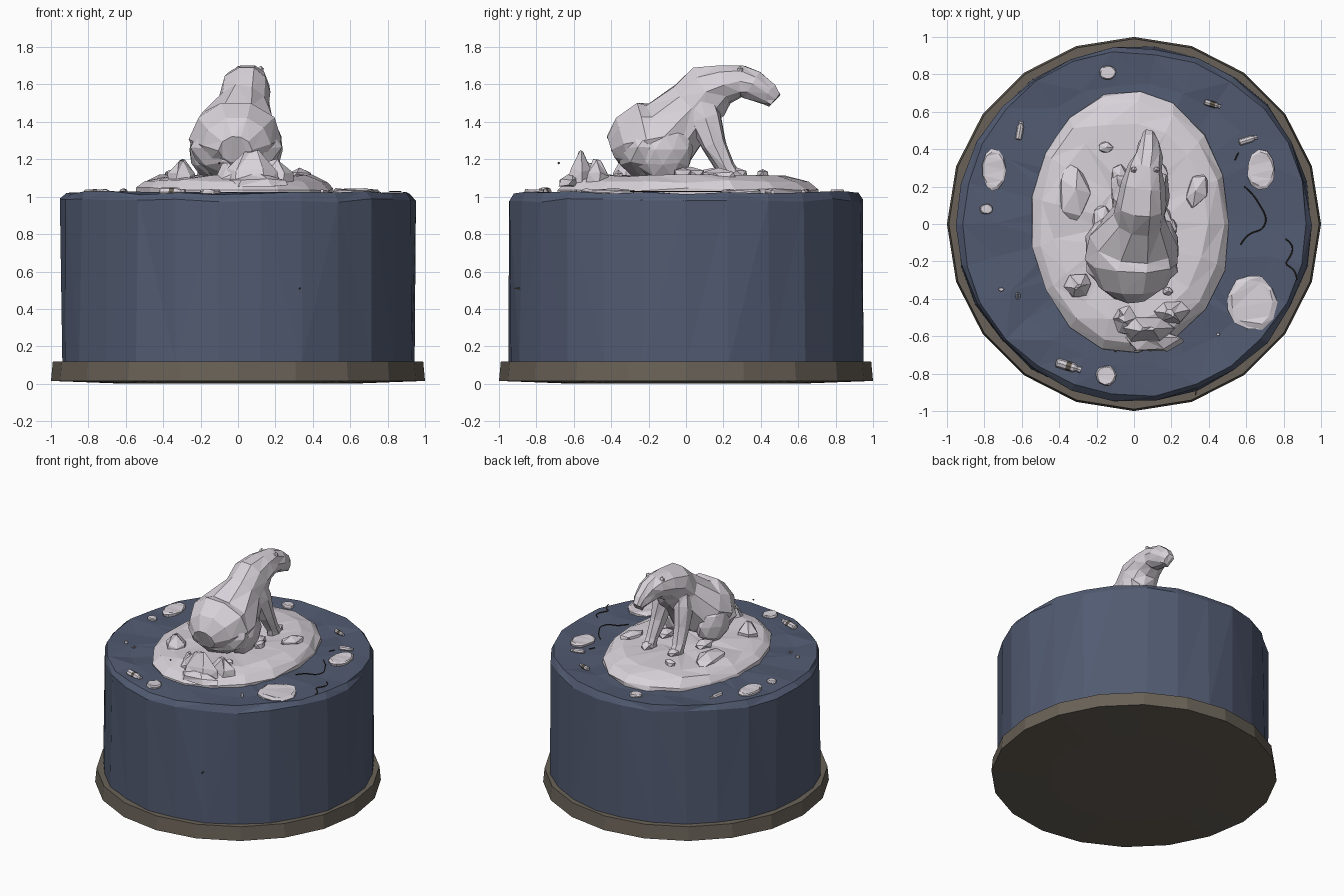
import bpy, bmesh, math, random
from mathutils import Vector, Matrix

random.seed(4)
cube = bpy.data.objects.get("Cube")
if cube:
    bpy.data.objects.remove(cube)


def material(name, r, g, b):
    m = bpy.data.materials.new(name)
    m.use_nodes = True
    m.diffuse_color = (r, g, b, 1)
    m.node_tree.nodes["Principled BSDF"].inputs["Base Color"].default_value = (r, g, b, 1)
    return m


ICE = material("ice white", 0.69, 0.65, 0.70)
WATER = material("deep blue", 0.083, 0.104, 0.166)
WOOD = material("brown grey", 0.14, 0.12, 0.095)
DARK = material("dark brown", 0.05, 0.04, 0.03)


def finish(name, bm, mats):
    bmesh.ops.recalc_face_normals(bm, faces=bm.faces)
    me = bpy.data.meshes.new(name)
    bm.to_mesh(me)
    bm.free()
    for m in mats:
        me.materials.append(m)
    ob = bpy.data.objects.new(name, me)
    bpy.context.collection.objects.link(ob)
    return ob


def jitter(bm, amount):
    for v in bm.verts:
        v.co += Vector([random.uniform(-amount, amount) for _ in range(3)])


def loft(name, rings, sides=9, rough=0.0, mats=(ICE,), axis=None):
    """Skin oval rings (centre, half width, half depth) along a path."""
    bm = bmesh.new()
    pts = [Vector(r[0]) for r in rings]
    loops = []
    for i, (c, ra, rb) in enumerate(rings):
        t = axis or (pts[min(i + 1, len(pts) - 1)] - pts[max(i - 1, 0)]).normalized()
        side = Vector((1, 0, 0))
        side = (side - t * side.dot(t)).normalized()
        up = t.cross(side)
        angles = [2 * math.pi * k / sides for k in range(sides)]
        loops.append([bm.verts.new(pts[i] + side * ra * math.cos(a) + up * rb * math.sin(a))
                      for a in angles])
    for a, b in zip(loops, loops[1:]):
        for k in range(sides):
            n = (k + 1) % sides
            bm.faces.new((a[k], a[n], b[n], b[k]))
    for loop in (loops[0], loops[-1]):
        bm.faces.new(loop)
    jitter(bm, rough)
    bmesh.ops.triangulate(bm, faces=bm.faces)
    return finish(name, bm, mats)


def lathe(name, profile, centre, sides, mats, rough=0.0, sx=1.0, sy=1.0):
    rings = [((centre[0], centre[1], z), r * sx, r * sy) for r, z in profile]
    return loft(name, rings, sides, rough, mats, Vector((0, 0, 1)))


def blob(name, centre, size, rough=0.0, mat=ICE, level=1, turn=0):
    bm = bmesh.new()
    bmesh.ops.create_icosphere(bm, subdivisions=level, radius=1)
    jitter(bm, rough)
    place = Matrix.Translation(centre) @ Matrix.Rotation(turn, 4, "Z") @ Matrix.Diagonal((*size, 1))
    bmesh.ops.transform(bm, matrix=place, verts=bm.verts)
    return finish(name, bm, [mat])


# Plinth with a slightly bowed underside
lathe("plinth", [(0.6, 0.0), (1.0, 0.015), (0.99, 0.12), (0.9, 0.12)], (0, 0), 20, (WOOD,))

# Block of water with an uneven surface
lathe("water_block", [(0.948, 0.11), (0.945, 0.98), (0.92, 1.02), (0.75, 1.015), (0.4, 1.02)],
      (0, 0), 26, (WATER,), 0.01)

# Ice floe
lathe("ice_floe", [(1, 1.0), (1, 1.04), (0.92, 1.085), (0.76, 1.11), (0.3, 1.11)],
      (-0.02, 0.01), 17, (ICE,), 0.011, 0.535, 0.7)

# Bear torso, from rump through shoulders to muzzle
loft("bear_body", [
    ((-0.01, -0.395, 1.25), 0.09, 0.08),
    ((-0.01, -0.33, 1.275), 0.18, 0.155),
    ((-0.01, -0.2, 1.305), 0.25, 0.21),
    ((0.0, -0.09, 1.345), 0.235, 0.2),
    ((0.03, 0.04, 1.49), 0.14, 0.155),
    ((0.04, 0.12, 1.565), 0.13, 0.155),
    ((0.05, 0.21, 1.605), 0.115, 0.11),
    ((0.06, 0.3, 1.615), 0.09, 0.09),
    ((0.075, 0.36, 1.595), 0.075, 0.085),
    ((0.08, 0.44, 1.545), 0.052, 0.06),
    ((0.08, 0.475, 1.515), 0.036, 0.04)], 10, 0.007)
blob("bear_seat", (-0.01, -0.2, 1.26), (0.25, 0.18, 0.17), 0.04, level=2)

# Legs and ears on both sides
for label, s, foot in (("left", 1, (0.14, 0.24)), ("right", -1, (-0.08, 0.23))):
    hip = 0.14 * s - 0.01
    blob(label + "_thigh", (hip, -0.12, 1.25), (0.11, 0.16, 0.16), 0.05, level=2)
    blob(label + "_hind_paw", (hip + 0.02 * s, 0.02, 1.125), (0.055, 0.09, 0.035), 0.06)
    top = 0.035 + 0.075 * s
    fx, fy = foot
    loft(label + "_front_leg", [
        ((top, 0.07, 1.53), 0.05, 0.09),
        ((top + 0.01 * s, 0.1, 1.42), 0.065, 0.09),
        (((top + fx) / 2 + 0.01 * s, 0.15, 1.28), 0.055, 0.065),
        ((fx, fy - 0.03, 1.16), 0.042, 0.048),
        ((fx, fy, 1.1), 0.045, 0.06)], 7, 0.005)
    blob(label + "_front_paw", (fx, fy + 0.03, 1.125), (0.045, 0.065, 0.03), 0.06)
    blob(label + "_ear", (0.06 + 0.06 * s, 0.29, 1.675), (0.02, 0.018, 0.026))

# Jagged ice peaks at the front: x, y, half width, half depth, height
for x, y, a, b, top in ((0.07, -0.56, 0.16, 0.08, 1.245), (-0.06, -0.51, 0.08, 0.09, 1.17),
                        (0.2, -0.47, 0.1, 0.075, 1.19), (0.1, -0.62, 0.17, 0.06, 1.12),
                        (-0.3, -0.33, 0.08, 0.065, 1.19)):
    lathe("ice_peak", [(1, 1.06), (0.85, 1.06 + (top - 1.06) * 0.45), (0.25, top)],
          (x, y), 6, (ICE,), 0.014, a, b)

# Ice boulders: x, y, z, half sizes, turn
boulders = [
    (-0.32, 0.17, 1.11, 0.09, 0.17, 0.05, 0.1),
    (0.335, 0.18, 1.11, 0.06, 0.1, 0.045, -0.4), (-0.15, 0.41, 1.115, 0.045, 0.035, 0.035, 0.0),
    (0.2, -0.02, 1.12, 0.035, 0.05, 0.04, 0.0), (0.18, -0.36, 1.11, 0.03, 0.025, 0.03, 0.0)]
for x, y, z, a, b, c, turn in boulders:
    blob("ice_boulder", (x, y, z), (a, b, c), 0.14, turn=turn)

# Flat drifting ice: x, y, half sizes
drifts = [(0.63, -0.42, 0.135, 0.15), (0.68, 0.29, 0.075, 0.11), (-0.75, 0.29, 0.065, 0.115),
          (-0.14, 0.81, 0.045, 0.038), (-0.79, 0.08, 0.035, 0.028), (-0.15, -0.81, 0.055, 0.055),
          (-0.71, -0.35, 0.014, 0.01), (0.45, -0.59, 0.01, 0.008)]
for x, y, a, b in drifts:
    lathe("drift_ice", [(0.95, 1.0), (1, 1.03), (0.85, 1.038)], (x, y), 11, (ICE,), min(a, b) * 0.06, a, b)

# Floating bottles: x, y, heading, scale, band half length
for x, y, heading, k, band in ((-0.61, 0.5, 1.4, 1, 0), (0.42, 0.64, -0.3, 0.9, 0.014),
                               (0.61, 0.45, 0.3, 1, 0), (-0.35, -0.76, -0.3, 1.4, 0.008)):
    profile = [(0.012, -0.05), (0.018, -0.045), (0.018, -band - 0.002), (0.018, band + 0.002),
               (0.018, 0.02), (0.009, 0.036), (0.012, 0.04), (0.012, 0.05)]
    bottle = lathe("bottle", profile, (0, 0), 8, (ICE, WOOD))
    for face in bottle.data.polygons:
        face.material_index = int(abs(face.center.z) < band)
    bottle.matrix_world = (Matrix.Translation((x, y, 1.025)) @ Matrix.Rotation(heading, 4, "Z")
                           @ Matrix.Rotation(math.pi / 2, 4, "Y") @ Matrix.Scale(k, 4))


# Drifting cords and a small ring
def cord(name, points, mat=DARK, closed=False):
    cu = bpy.data.curves.new(name, "CURVE")
    cu.dimensions = "3D"
    cu.bevel_depth = 0.0035
    cu.bevel_resolution = 1
    cu.resolution_u = 4
    sp = cu.splines.new("NURBS")
    sp.points.add(len(points) - 1)
    for p, (x, y) in zip(sp.points, points):
        p.co = (x, y, 1.028, 1)
    sp.use_endpoint_u = not closed
    sp.use_cyclic_u = closed
    cu.materials.append(mat)
    ob = bpy.data.objects.new(name, cu)
    bpy.context.collection.objects.link(ob)


cord("long_cord", [(0.59, 0.2), (0.64, 0.16), (0.67, 0.1), (0.72, 0.03), (0.68, -0.05), (0.61, -0.04), (0.57, -0.11)])
cord("short_cord", [(0.81, -0.08), (0.86, -0.11), (0.84, -0.18), (0.79, -0.22), (0.87, -0.24), (0.87, -0.3)])
cord("tiny_cord", [(0.54, 0.34), (0.55, 0.37), (0.56, 0.38)])
cord("small_ring", [(-0.62 + 0.012 * math.cos(a), -0.385 + 0.017 * math.sin(a)) for a in range(6)], ICE, True)

# Stray specks
blob("air_speck", (-0.1, -0.68, 1.18), (0.007, 0.007, 0.007), mat=WOOD)
blob("side_speck", (0.33, -0.9, 0.51), (0.005, 0.02, 0.005), mat=WOOD)
